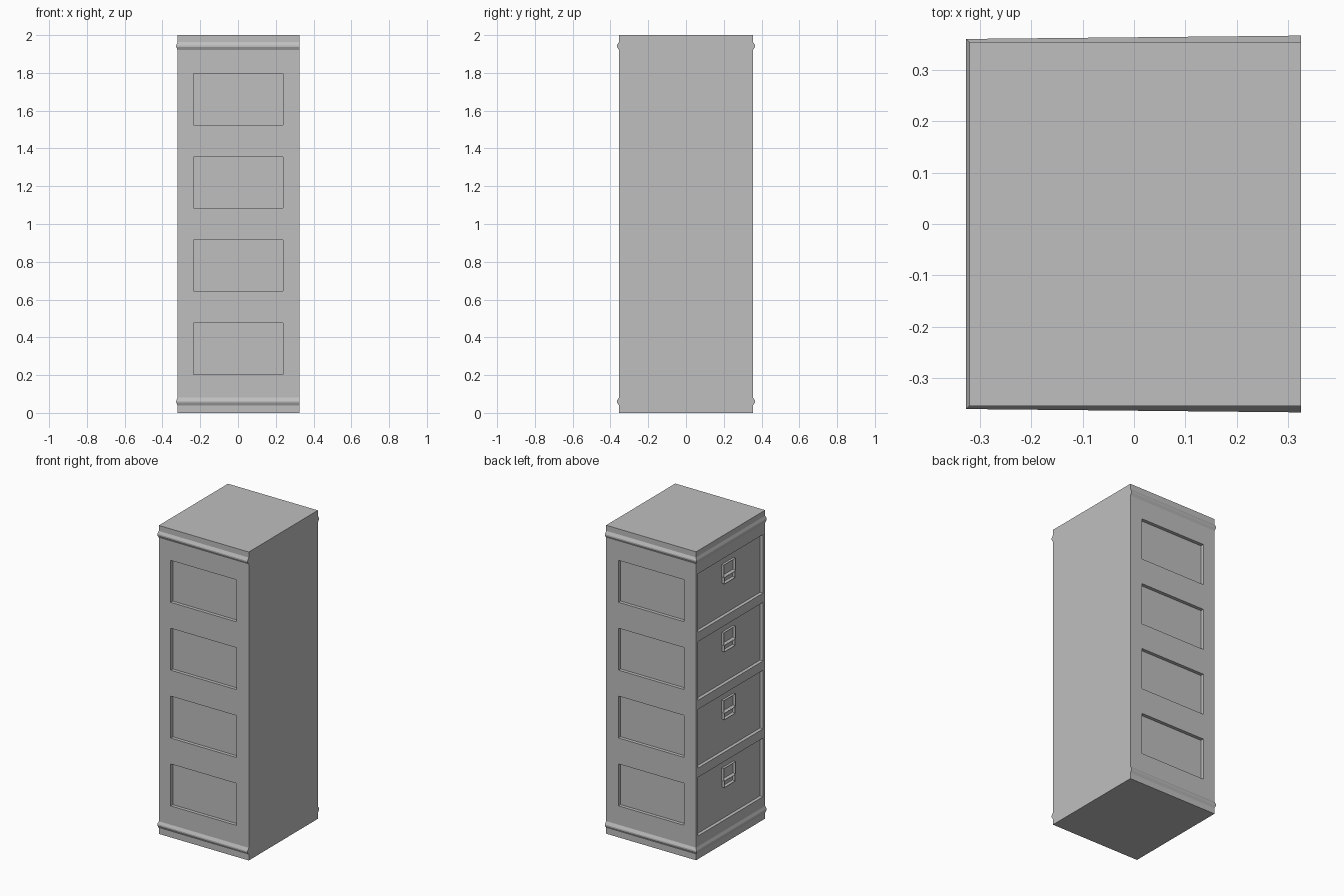
import bpy
import bmesh
from mathutils import Matrix, Vector

if "Cube" in bpy.data.objects:
    bpy.data.objects.remove(bpy.data.objects["Cube"], do_unlink=True)

grey = bpy.data.materials.new("painted_grey")
grey.use_nodes = True
colour = (0.52, 0.52, 0.52, 1)
grey.diffuse_color = colour
grey.node_tree.nodes["Principled BSDF"].inputs["Base Color"].default_value = colour

X0, X1, Y = -0.32, 0.325, 0.354      # cabinet sides
CENTRES = [0.34 + 0.44 * i for i in range(4)]
DEPTH = 0.022


def add_box(bm, lo, hi):
    lo, hi = Vector(lo), Vector(hi)
    mat = Matrix.Translation((lo + hi) / 2) @ Matrix.Diagonal((*(hi - lo), 1))
    return bmesh.ops.create_cube(bm, size=1, matrix=mat)["verts"]


def make_object(name, bm):
    bmesh.ops.recalc_face_normals(bm, faces=bm.faces[:])
    mesh = bpy.data.meshes.new(name)
    bm.to_mesh(mesh)
    bm.free()
    mesh.materials.append(grey)
    obj = bpy.data.objects.new(name, mesh)
    bpy.context.collection.objects.link(obj)
    return obj


# Cabinet body
bm = bmesh.new()
add_box(bm, (X0, -Y, 0), (X1, Y, 2))
body = make_object("cabinet_body", bm)

# Recesses: drawer fronts on one side, smaller panels on its two neighbours
bm = bmesh.new()
for z in CENTRES:
    add_box(bm, (X0 - 0.1, -0.333, z - 0.19), (X0 + DEPTH, 0.333, z + 0.19))
    for s in (-1, 1):
        ys = sorted((s * (Y - DEPTH), s * (Y + 0.1)))
        add_box(bm, (-0.235, ys[0], z - 0.136), (0.237, ys[1], z + 0.136))
cutter = make_object("recess_cutter", bm)
cutter.hide_render = True
mod = body.modifiers.new("recesses", "BOOLEAN")
mod.operation = "DIFFERENCE"
mod.solver = "EXACT"
mod.object = cutter
bpy.context.view_layer.objects.active = body
bpy.ops.object.modifier_apply(modifier=mod.name)
bpy.data.objects.remove(cutter, do_unlink=True)


# Mouldings wrap three sides and thicken towards the plain side
def moulding(name, z):
    path = [((X1, -Y), (0, -0.0125)), ((X0, -Y), (-0.007, -0.006)),
            ((X0, Y), (-0.007, 0.006)), ((X1, Y), (0, 0.0125))]
    profile = [(0, -0.022), (1, -0.004), (1, 0.004), (0, 0.022)]
    bm = bmesh.new()
    rings = [[bm.verts.new((p[0] + o[0] * f, p[1] + o[1] * f, z + dz))
              for f, dz in profile] for p, o in path]
    for a, b in zip(rings, rings[1:]):
        for i in range(len(profile) - 1):
            bm.faces.new((a[i], a[i + 1], b[i + 1], b[i]))
    bm.faces.new(rings[0])
    bm.faces.new(rings[-1])
    make_object(name, bm)


moulding("bottom_moulding", 0.06)
moulding("top_moulding", 1.942)


# Rimmed plates on each drawer: label holder above, cup pull below
def rimmed_plate(name, half_width, z0, z1):
    bm = bmesh.new()
    back = X0 + DEPTH
    add_box(bm, (back - 0.016, -half_width, z0), (back, half_width, z1))
    front = min(bm.faces, key=lambda f: f.calc_center_median().x)
    bmesh.ops.inset_region(bm, faces=[front], thickness=0.011)
    bmesh.ops.translate(bm, verts=front.verts[:], vec=(0.013, 0, 0))
    make_object(name, bm)


for n, z in enumerate(CENTRES, 1):
    rimmed_plate(f"label_holder_{n}", 0.06, z + 0.06, z + 0.14)
    rimmed_plate(f"drawer_pull_{n}", 0.055, z + 0.015, z + 0.056)
